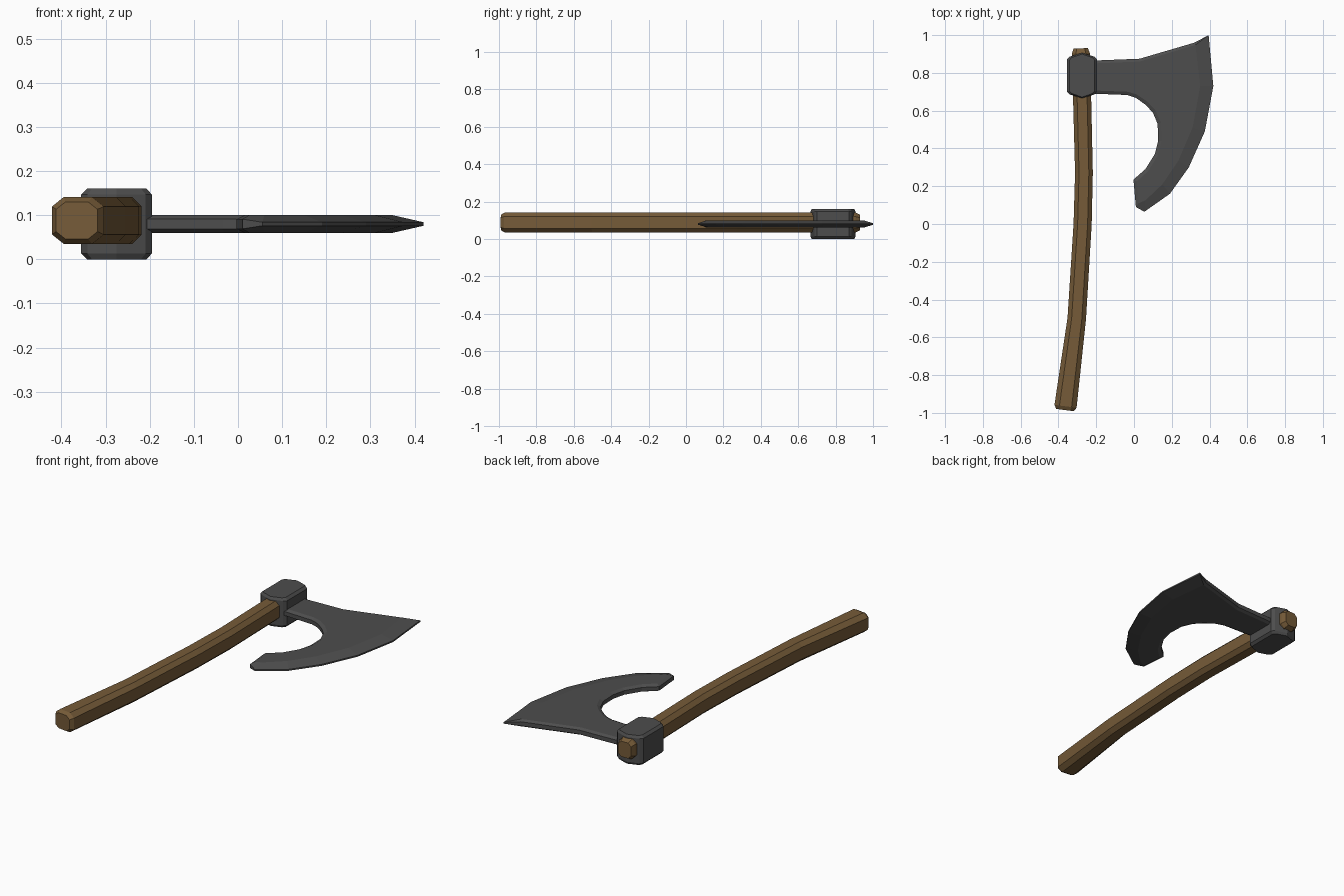
import bpy, bmesh
from mathutils import Vector

if "Cube" in bpy.data.objects:
    bpy.data.objects.remove(bpy.data.objects["Cube"])

MID_Z = 0.08


def material(name, rgb):
    m = bpy.data.materials.new(name)
    m.diffuse_color = (*rgb, 1)
    m.use_nodes = True
    m.node_tree.nodes["Principled BSDF"].inputs["Base Color"].default_value = m.diffuse_color
    return m


def skin(name, rings, mat):
    """Join equal-sized rings of points with quads and cap both ends."""
    bm = bmesh.new()
    loops = [[bm.verts.new(p) for p in ring] for ring in rings]
    n = len(loops[0])
    for a, b in zip(loops, loops[1:]):
        for i in range(n):
            j = (i + 1) % n
            bm.faces.new((a[i], a[j], b[j], b[i]))
    bm.faces.new(loops[0][::-1])
    bm.faces.new(loops[-1])
    bmesh.ops.recalc_face_normals(bm, faces=bm.faces)
    mesh = bpy.data.meshes.new(name)
    bm.to_mesh(mesh)
    bm.free()
    ob = bpy.data.objects.new(name, mesh)
    mesh.materials.append(mat)
    bpy.context.collection.objects.link(ob)
    return ob


wood = material("wood", (0.18, 0.105, 0.04))
steel = material("dark_steel", (0.075, 0.075, 0.075))

# Handle: chamfered section swept along a gentle curve (x, y, half width)
path = [(-0.365, -0.985, 0.059), (-0.303, -0.50, 0.049), (-0.272, 0.0, 0.048),
        (-0.265, 0.27, 0.047), (-0.275, 0.68, 0.048), (-0.282, 0.93, 0.047)]
section = [(1, 0.6), (0.55, 1), (-0.55, 1), (-1, 0.6),
           (-1, -0.6), (-0.55, -1), (0.55, -1), (1, -0.6)]


def handle_ring(centre, tangent, hw, hz):
    side = Vector((tangent.y, -tangent.x, 0))
    return [centre + side * (u * hw) + Vector((0, 0, v * hz)) for u, v in section]


pts = [Vector((x, y, 0.088)) for x, y, _ in path]
rings = []
last = len(pts) - 1
for i, p in enumerate(pts):
    t = (pts[min(i + 1, last)] - pts[max(i - 1, 0)]).normalized()
    hw = path[i][2]
    if i == 0:
        rings.append(handle_ring(p, t, hw * 0.8, 0.042))
        p = p + t * 0.02
    if i == last:
        rings.append(handle_ring(p - t * 0.025, t, hw, 0.053))
        rings.append(handle_ring(p, t, hw * 0.8, 0.042))
    else:
        rings.append(handle_ring(p, t, hw, 0.053))
skin("handle", rings, wood)

# Socket: eight-sided block with chamfered top and bottom rims
cx, cy = -0.275, 0.786
outline = [(0.08, 0.085), (0.066, 0.10), (0, 0.12), (-0.066, 0.10), (-0.08, 0.085),
           (-0.08, -0.085), (-0.066, -0.10), (0, -0.12), (0.066, -0.10), (0.08, -0.085)]
skin("socket", [[Vector((cx + x * sx, cy + y * sy, z)) for x, y in outline]
                for z, sx, sy in ((0, 0.84, 0.95), (0.013, 1, 1),
                                  (0.147, 1, 1), (0.16, 0.84, 0.95))], steel)

# Blade: (outer x, outer y, flat face x, flat face y)
cutting = [(0.395, 1.0, 0.325, 0.948), (0.42, 0.73, 0.35, 0.73),
           (0.375, 0.49, 0.31, 0.51), (0.29, 0.30, 0.235, 0.335),
           (0.19, 0.16, 0.15, 0.21), (0.055, 0.065, 0.06, 0.125)]
inner = [(0.01, 0.09, 0.025, 0.11), (-0.003, 0.235, 0.015, 0.225),
         (0.06, 0.29, 0.075, 0.28), (0.11, 0.37, 0.127, 0.365),
         (0.128, 0.44, 0.146, 0.44), (0.125, 0.53, 0.143, 0.535),
         (0.10, 0.59, 0.114, 0.602), (0.06, 0.632, 0.07, 0.648),
         (0.01, 0.668, 0.016, 0.685), (-0.035, 0.683, -0.032, 0.70),
         (-0.22, 0.69, -0.22, 0.707)]
back = [(-0.22, 0.865, -0.22, 0.85), (0.03, 0.875, 0.03, 0.86),
        (0.32, 0.96, 0.313, 0.944)]
shape = [(p, 0.004) for p in cutting] + [(p, 0.011) for p in inner + back]


def face_ring(s):
    return [Vector((p[2], p[3], MID_Z + s * 0.02)) for p, _ in shape]


def edge_ring(s):
    return [Vector((p[0], p[1], MID_Z + s * h)) for p, h in shape]


skin("blade", [face_ring(-1), edge_ring(-1), edge_ring(1), face_ring(1)], steel)
